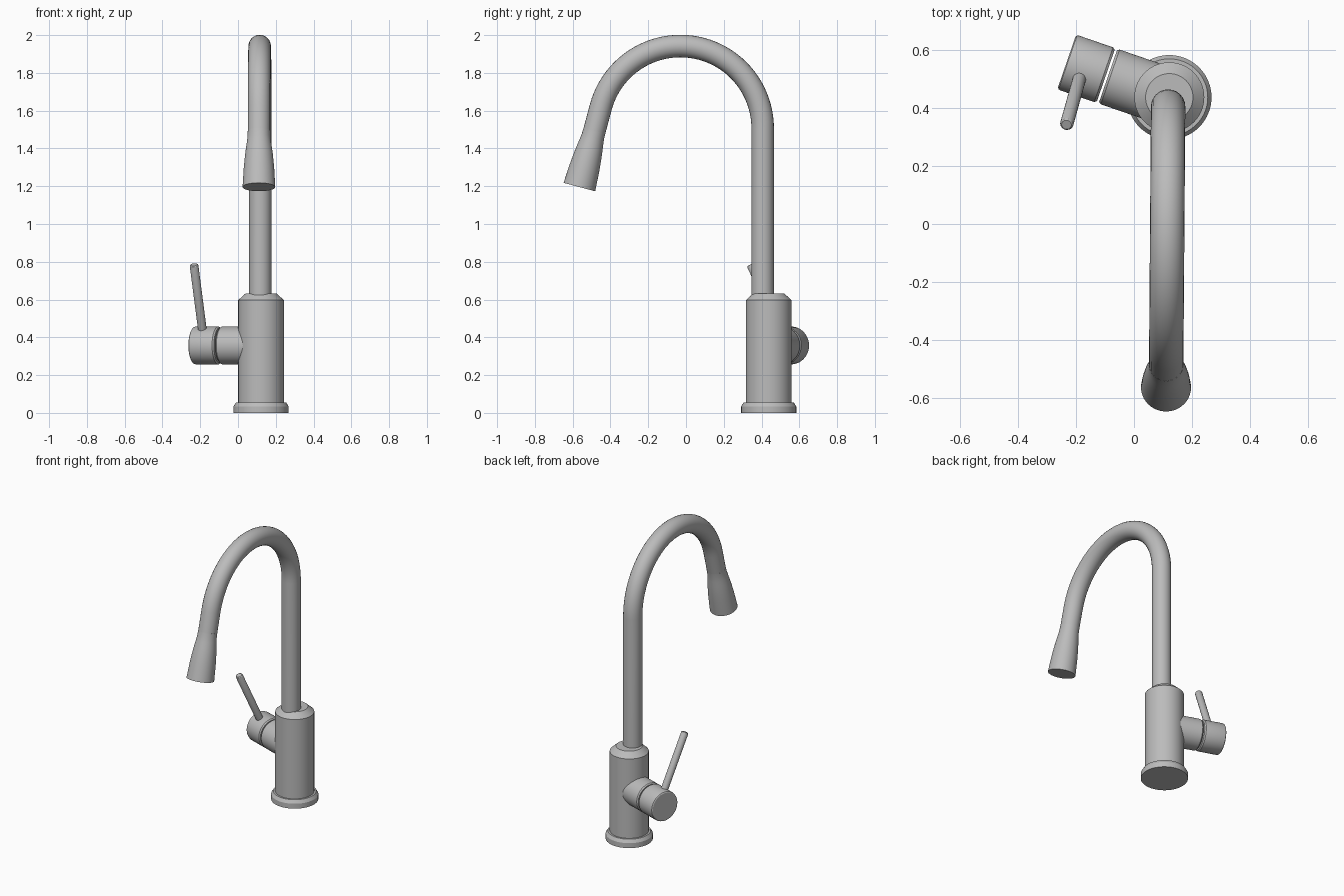
import bpy, bmesh, math
from mathutils import Vector

if "Cube" in bpy.data.objects:
    bpy.data.objects.remove(bpy.data.objects["Cube"])

steel = bpy.data.materials.new("brushed_grey")
steel.use_nodes = True
GREY = (0.5, 0.5, 0.5, 1)
steel.diffuse_color = GREY
steel.node_tree.nodes["Principled BSDF"].inputs["Base Color"].default_value = GREY


def finish(obj):
    """Assign the material and smooth everything but the sharp edges."""
    obj.data.materials.clear()
    obj.data.materials.append(steel)
    bpy.ops.object.select_all(action='DESELECT')
    obj.select_set(True)
    bpy.context.view_layer.objects.active = obj
    bpy.ops.object.shade_smooth_by_angle(angle=math.radians(25))


def lathe(name, profile, origin, axis=(0, 0, 1), sides=64):
    """Turn a closed solid from (radius, height) pairs along an axis."""
    bm = bmesh.new()
    rings = []
    for r, h in profile:
        rings.append([bm.verts.new((r * math.cos(a), r * math.sin(a), h))
                      for a in (2 * math.pi * i / sides for i in range(sides))])
    for low, high in zip(rings, rings[1:]):
        for i in range(sides):
            j = (i + 1) % sides
            bm.faces.new((low[i], low[j], high[j], high[i]))
    bm.faces.new(rings[0][::-1])
    bm.faces.new(rings[-1])
    mesh = bpy.data.meshes.new(name)
    bm.to_mesh(mesh)
    bm.free()
    obj = bpy.data.objects.new(name, mesh)
    bpy.context.collection.objects.link(obj)
    obj.location = origin
    obj.rotation_mode = 'QUATERNION'
    obj.rotation_quaternion = Vector(axis).to_track_quat('Z', 'Y')
    finish(obj)
    return obj


# Base flange and body column
CENTRE = Vector((0.122, 0.438, 0))
lathe("base_flange", [(0.146, 0), (0.146, 0.034), (0.133, 0.055)], CENTRE)
lathe("body", [(0.121, 0.03), (0.121, 0.597), (0.082, 0.632)], CENTRE)

# Side valve: fixed stem, thin gap, turning knob
out = Vector((-math.cos(math.radians(19)), math.sin(math.radians(19)), 0))
hub = CENTRE + Vector((0, 0, 0.357))
lathe("valve_stem", [(0.1, 0.02), (0.1, 0.216), (0.094, 0.224)], hub, out)
lathe("valve_knob", [(0.094, 0.232), (0.1, 0.24), (0.1, 0.364),
                     (0.098, 0.371), (0.092, 0.375)], hub, out)

# Lever rising forward from the knob
root = hub + out * 0.317
tip = Vector((-0.233, 0.344, 0.783))
reach = (tip - root).length
lathe("lever", [(0.023, 0.05), (0.023, reach - 0.006), (0.021, reach - 0.001),
                (0.017, reach + 0.002)], root, tip - root, 32)


# Gooseneck: straight riser, arc, then a straight run at 15 degrees
def on_neck(y, z):
    return Vector((0.118 + 0.0075 * (y - 0.406), y, z))


ARC_Y, ARC_Z, ARC_R = -0.03, 1.506, 0.436
path = [on_neck(0.406, 0.6)]
for k in range(45):
    a = math.radians(165 * k / 44)
    path.append(on_neck(ARC_Y + ARC_R * math.cos(a), ARC_Z + ARC_R * math.sin(a)))
slope = math.radians(15)
down = on_neck(-math.sin(slope), -math.cos(slope)) - on_neck(0, 0)
down.normalize()
neck_end = path[-1] + down * 0.13
path.append(neck_end)

curve = bpy.data.curves.new("gooseneck", 'CURVE')
curve.dimensions = '3D'
curve.bevel_depth = 0.0595
curve.bevel_resolution = 10
curve.use_fill_caps = True
spline = curve.splines.new('POLY')
spline.points.add(len(path) - 1)
for point, co in zip(spline.points, path):
    point.co = (*co, 1)
neck = bpy.data.objects.new("gooseneck", curve)
bpy.context.collection.objects.link(neck)
bpy.ops.object.select_all(action='DESELECT')
neck.select_set(True)
bpy.context.view_layer.objects.active = neck
bpy.ops.object.convert(target='MESH')
finish(bpy.context.view_layer.objects.active)

# Flared spray head
lathe("spray_head", [(0.0597, 0), (0.0605, 0.03), (0.064, 0.06), (0.069, 0.095),
                     (0.0735, 0.13), (0.077, 0.165), (0.081, 0.21),
                     (0.0865, 0.308)], neck_end, down)
